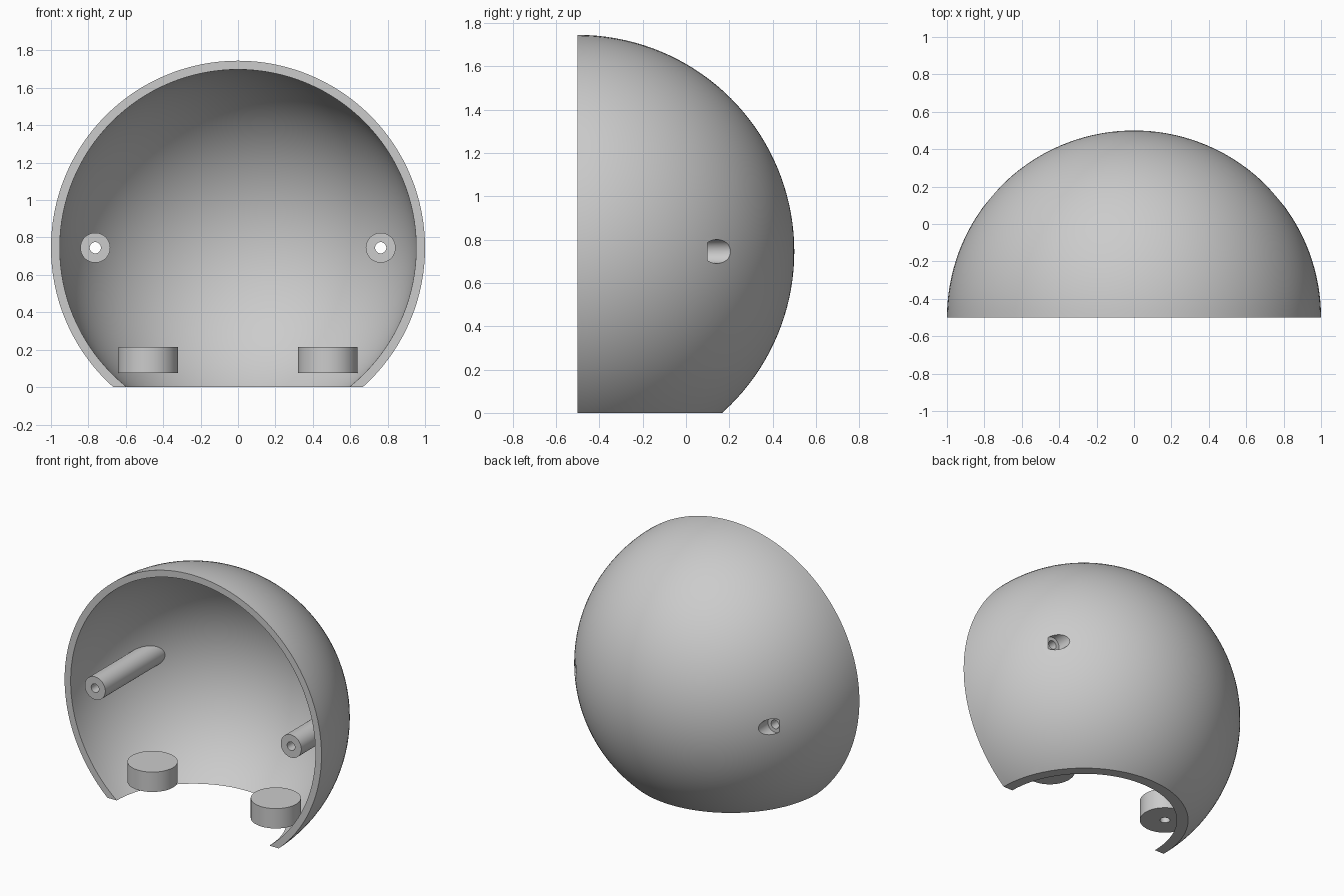
import bpy, bmesh, math
from mathutils import Matrix, Vector

old = bpy.data.objects.get("Cube")
if old:
    bpy.data.objects.remove(old, do_unlink=True)

CENTRE = Vector((0, -0.5, 0.745))
INNER = 0.953

grey = bpy.data.materials.new("plain grey")
grey.use_nodes = True
colour = (0.6, 0.6, 0.6, 1)
grey.diffuse_color = colour
grey.node_tree.nodes["Principled BSDF"].inputs["Base Color"].default_value = colour


def finish(name, bm):
    bmesh.ops.recalc_face_normals(bm, faces=bm.faces)
    mesh = bpy.data.meshes.new(name)
    bm.to_mesh(mesh)
    bm.free()
    mesh.materials.append(grey)
    obj = bpy.data.objects.new(name, mesh)
    bpy.context.collection.objects.link(obj)
    return obj


def cylinder(name, start, end, radius, sides=64):
    """Capped cylinder between two points."""
    start, end = Vector(start), Vector(end)
    axis = end - start
    place = Matrix.Translation((start + end) / 2) @ axis.to_track_quat('Z', 'Y').to_matrix().to_4x4()
    bm = bmesh.new()
    bmesh.ops.create_cone(bm, cap_ends=True, segments=sides, radius1=radius,
                          radius2=radius, depth=axis.length, matrix=place)
    return finish(name, bm)


def sphere(name, radius):
    bm = bmesh.new()
    bmesh.ops.create_uvsphere(bm, u_segments=96, v_segments=48, radius=radius,
                              matrix=Matrix.Translation(CENTRE))
    return finish(name, bm)


def half_shell(name, outer, inner, around=128, steps=36):
    """Hollow hemisphere opening to the front, turned about the y axis."""
    def arc(radius):
        return [CENTRE + radius * Vector((math.cos(a), math.sin(a), 0))
                for a in (math.pi / 2 * i / steps for i in range(steps + 1))]
    profile = arc(outer)[::-1] + arc(inner)
    bm = bmesh.new()
    verts = [bm.verts.new(p) for p in profile]
    edges = [bm.edges.new(pair) for pair in zip(verts, verts[1:])]
    bmesh.ops.spin(bm, geom=verts + edges, cent=CENTRE, axis=(0, 1, 0),
                   angle=math.tau, steps=around)
    bmesh.ops.remove_doubles(bm, verts=bm.verts, dist=0.0001)
    return finish(name, bm)


def combine(obj, other, operation):
    """Apply a boolean and discard the helper."""
    other.hide_render = True
    mod = obj.modifiers.new("boolean", 'BOOLEAN')
    mod.operation = operation
    mod.solver = 'EXACT'
    mod.object = other
    bpy.context.view_layer.update()
    result = bpy.data.meshes.new_from_object(
        obj.evaluated_get(bpy.context.evaluated_depsgraph_get()))
    obj.modifiers.clear()
    obj.data = result
    bpy.data.objects.remove(other, do_unlink=True)


# Domed shell with a flat base opening
shell = half_shell("domed_shell", 1.0, INNER)
bm = bmesh.new()
bmesh.ops.create_cube(bm, size=1, matrix=Matrix.Translation((0, 0, -0.5)) @ Matrix.Diagonal((4, 4, 1, 1)))
combine(shell, finish("base_cutter", bm), 'DIFFERENCE')

parts = [shell]
for side, label in ((1, "left"), (-1, "right")):
    x, z = 0.763 * side, CENTRE.z

    # Screw post, trimmed to end within the shell wall
    post = cylinder("post", (x, -0.5, z), (x, 0.4, z), 0.08)
    combine(post, sphere("post_trim", 0.98), 'INTERSECT')
    combine(shell, post, 'UNION')

    # Through hole and rear counterbore
    combine(shell, cylinder("hole", (x, -0.6, z), (x, 0.5, z), 0.03, 32), 'DIFFERENCE')
    combine(shell, cylinder("counterbore", (x, 0.1, z), (x, 0.5, z), 0.055, 48), 'DIFFERENCE')

    # Round foot boss with a blind hole underneath
    px, py = 0.48 * side, -0.265
    boss = cylinder(label + "_foot_boss", (px, py, 0.075), (px, py, 0.215), 0.16)
    combine(boss, cylinder("blind_hole", (px, py, 0), (px, py, 0.175), 0.032, 32), 'DIFFERENCE')
    parts.append(boss)

# Smooth curved faces, crisp edges
bpy.ops.object.select_all(action='DESELECT')
for part in parts:
    part.select_set(True)
bpy.context.view_layer.objects.active = shell
bpy.ops.object.shade_smooth_by_angle(angle=math.radians(30))
